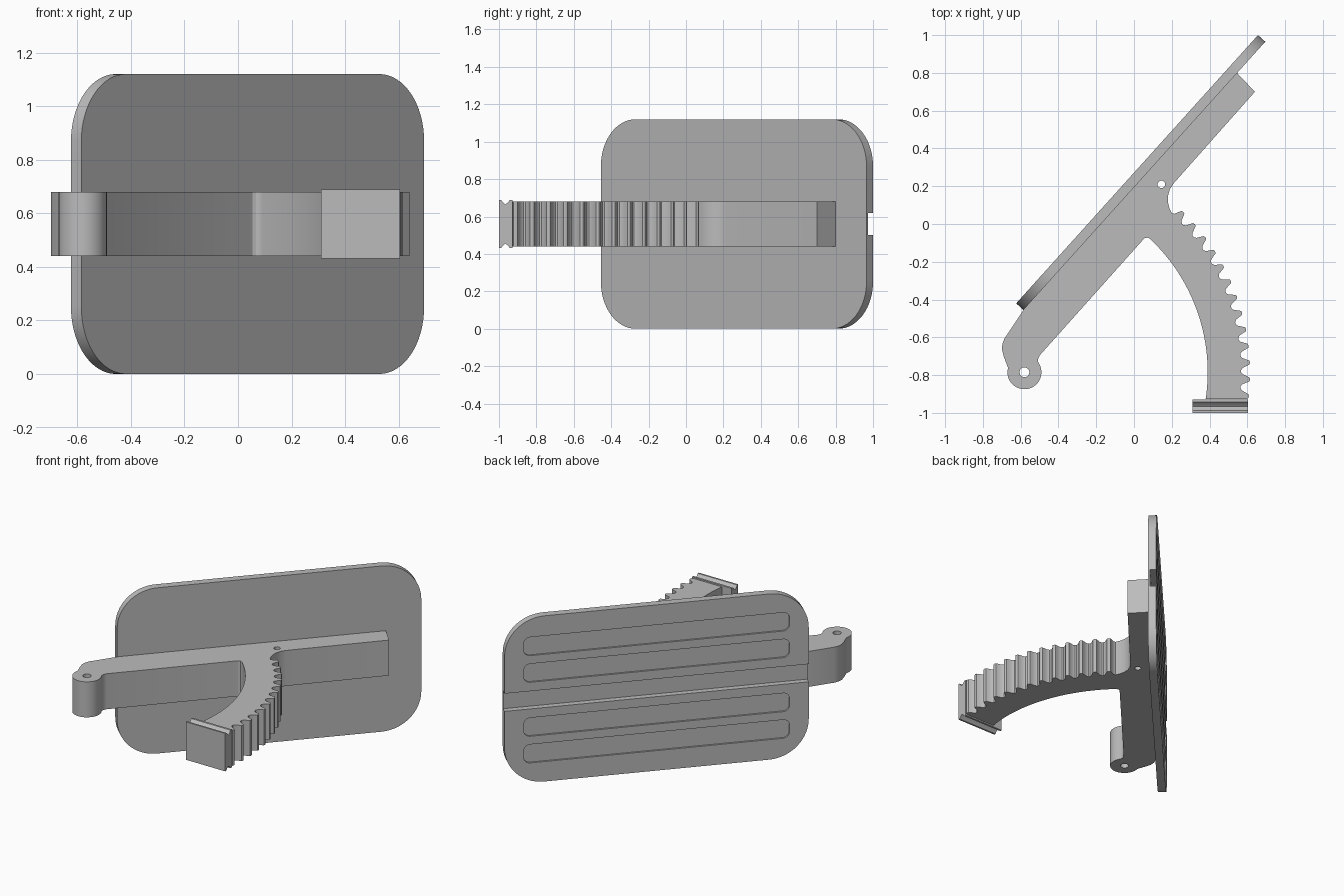
import bpy, bmesh, math
from math import cos, sin, radians
from mathutils import Matrix, Vector

if "Cube" in bpy.data.objects:
    bpy.data.objects.remove(bpy.data.objects["Cube"])

grey = bpy.data.materials.new("plain grey")
grey.use_nodes = True
COLOUR = (0.5, 0.5, 0.5, 1)
grey.diffuse_color = COLOUR
grey.node_tree.nodes["Principled BSDF"].inputs["Base Color"].default_value = COLOUR


def arc(centre, r, start, end, n):
    """Points along an arc, angles in degrees."""
    steps = [radians(start + (end - start) * i / n) for i in range(n + 1)]
    return [(centre[0] + r * cos(a), centre[1] + r * sin(a)) for a in steps]


def rounded_rect(cx, cy, w, h, r, n=10):
    pts = []
    for i, (sx, sy) in enumerate([(1, 1), (-1, 1), (-1, -1), (1, -1)]):
        corner = (cx + sx * (w / 2 - r), cy + sy * (h / 2 - r))
        pts += arc(corner, r, 90 * i, 90 * i + 90, n)
    return pts


def extrude(name, loops, depth, matrix):
    """Solid from an outline (plus hole loops), centred on its plane."""
    curve = bpy.data.curves.new(name, 'CURVE')
    curve.dimensions = '2D'
    curve.fill_mode = 'BOTH'
    curve.extrude = depth / 2
    for loop in loops:
        spline = curve.splines.new('POLY')
        spline.points.add(len(loop) - 1)
        for p, (x, y) in zip(spline.points, loop):
            p.co = (x, y, 0, 1)
        spline.use_cyclic_u = True
    temp = bpy.data.objects.new(name + " outline", curve)
    bpy.context.collection.objects.link(temp)
    bpy.context.view_layer.update()
    graph = bpy.context.evaluated_depsgraph_get()
    mesh = bpy.data.meshes.new_from_object(temp.evaluated_get(graph))
    bpy.data.objects.remove(temp)

    bm = bmesh.new()
    bm.from_mesh(mesh)
    bmesh.ops.remove_doubles(bm, verts=bm.verts, dist=0.0001)
    bmesh.ops.recalc_face_normals(bm, faces=bm.faces)
    bm.to_mesh(mesh)
    bm.free()
    mesh.materials.clear()
    mesh.materials.append(grey)
    obj = bpy.data.objects.new(name, mesh)
    obj.matrix_world = matrix
    bpy.context.collection.objects.link(obj)
    return obj


def cut(obj, cutter):
    cutter.hide_render = True
    mod = obj.modifiers.new("cut", 'BOOLEAN')
    mod.operation = 'DIFFERENCE'
    mod.solver = 'EXACT'
    mod.object = cutter
    bpy.context.view_layer.objects.active = obj
    bpy.ops.object.modifier_apply(modifier=mod.name)
    bpy.data.objects.remove(cutter)


def frame(x_axis, y_axis, origin):
    x, y = Vector(x_axis).normalized(), Vector(y_axis).normalized()
    m = Matrix((x, y, x.cross(y))).transposed().to_4x4()
    return Matrix.Translation(origin) @ m


MID = 0.56          # middle height of everything
LENGTH, HEIGHT, THICK = 1.912, 1.12, 0.052

# Pedal plate, upright and turned about z; local -z is its back face
plate_frame = frame((1.28, 1.42, 0), (0, 0, 1), (0.055, 0.255, MID))


def layer(z):
    return plate_frame @ Matrix.Translation((0, 0, z))


plate = extrude("pedal_plate", [rounded_rect(0, 0, LENGTH, HEIGHT, 0.25, 16)],
                THICK, layer(-THICK / 2))

# Centre groove along the back of the plate
cut(plate, extrude("groove_cutter", [[(-1.1, -0.06), (1.1, -0.06), (1.1, 0.06), (-1.1, 0.06)]],
                   0.08, layer(-THICK)))

# Four shallow grip slots on the back
for z in (-0.3625, -0.1825, 0.1825, 0.3625):
    cut(plate, extrude("slot_cutter", [rounded_rect(0, z, 1.67, 0.125, 0.04, 6)],
                       0.024, layer(-THICK)))

# Lever arm with pivot boss and toothed sector around the pivot
PIVOT = (-0.58, -0.785)
ROOT, TIP, TEETH, FIRST, STEP = 1.147, 1.195, 13, -6.1, 4.28


def polar(r, angle):
    return (PIVOT[0] + r * cos(radians(angle)), PIVOT[1] + r * sin(radians(angle)))


outline = [(-0.585, -0.455), (-0.685, -0.605), (-0.697, -0.635), (-0.699, -0.665), (-0.69, -0.70)]
outline += arc(PIVOT, 0.09, 165, 385, 24)
outline += [(-0.507, -0.73), (-0.507, -0.712), (-0.497, -0.693)]
outline += [(0.042, -0.09), (0.055, -0.076), (0.068, -0.072), (0.08, -0.075)]
outline += arc(PIVOT, 0.97, 46.2, -8.4, 32)
for i in range(TEETH):
    mid = FIRST + i * STEP
    tooth = [(-0.44, ROOT), (-0.31, ROOT + 0.008), (-0.19, 1.178), (-0.12, TIP - 0.003),
             (0, TIP), (0.12, TIP - 0.003), (0.19, 1.178), (0.31, ROOT + 0.008), (0.44, ROOT)]
    outline += [polar(r, mid + f * STEP) for f, r in tooth if mid + f * STEP > -7.2]
outline += [(0.187, 0.085), (0.18, 0.115), (0.18, 0.15), (0.19, 0.185), (0.21, 0.215)]
outline += [(0.64, 0.70), (0.545, 0.80)]

holes = [arc(PIVOT, 0.026, 0, 345, 23), arc((0.145, 0.21), 0.02, 0, 345, 23)]
arm = extrude("lever_arm", [outline] + holes, 0.24, Matrix.Translation((0, 0, MID)))

# End block with a notch along its top and bottom edges
upper = [(-0.928, 0.128), (-0.942, 0.128), (-0.953, 0.115), (-0.966, 0.105),
         (-0.978, 0.115), (-0.988, 0.128), (-1.0, 0.128)]
profile = upper + [(y, -z) for y, z in reversed(upper)]
block = extrude("sector_end_block", [profile], 0.295, frame((0, 1, 0), (0, 0, 1), (0.457, 0, MID)))

# Smooth curved walls, keep edges crisp
for obj in (plate, arm, block):
    bpy.ops.object.select_all(action='DESELECT')
    obj.select_set(True)
    bpy.context.view_layer.objects.active = obj
    bpy.ops.object.shade_smooth_by_angle(angle=radians(30))
